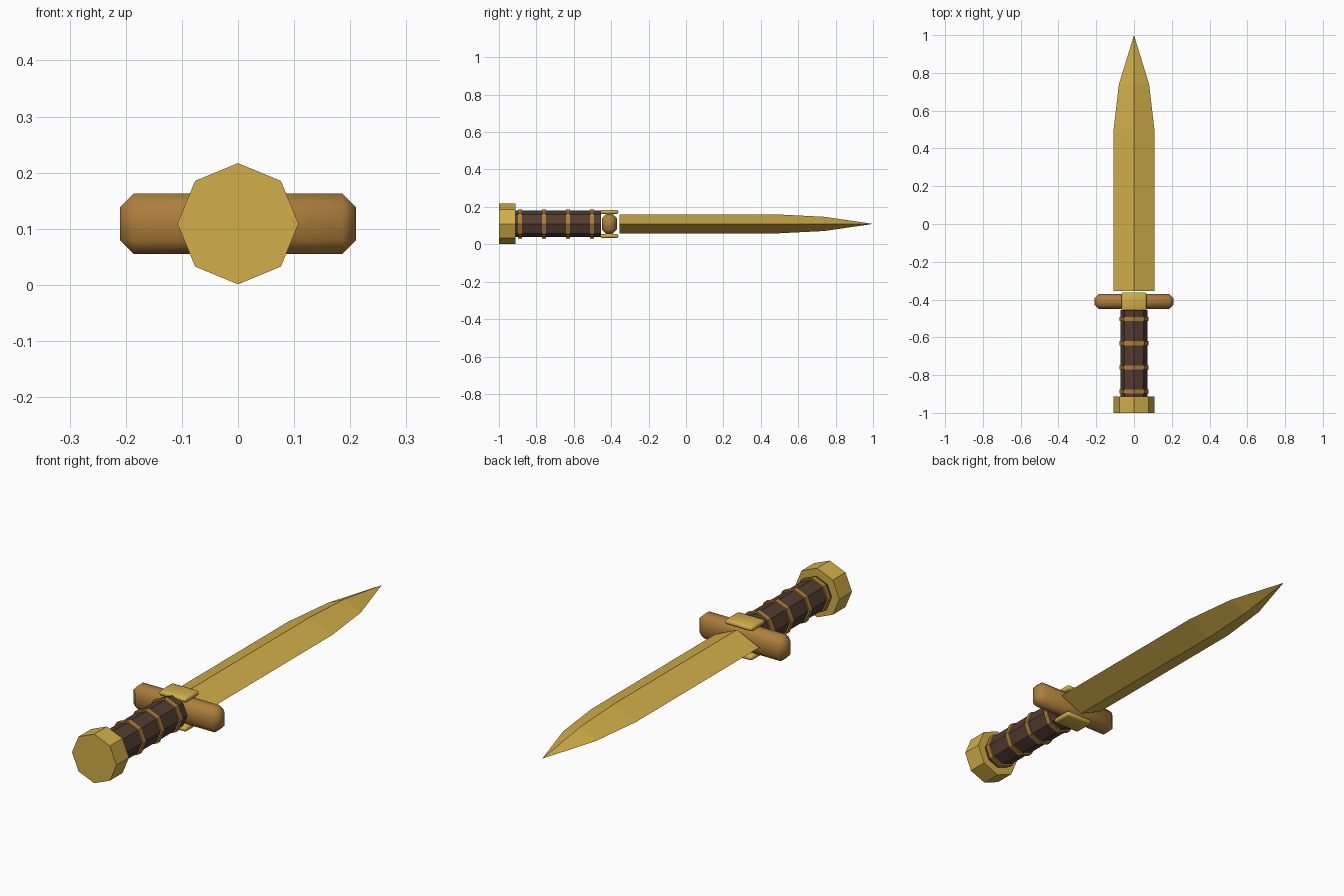
import bpy
from math import pi, radians
from mathutils import Matrix
import bmesh

if "Cube" in bpy.data.objects:
    bpy.data.objects.remove(bpy.data.objects["Cube"])

MID = 0.109  # height of the long axis


def material(name, rgb):
    m = bpy.data.materials.new(name)
    m.use_nodes = True
    m.diffuse_color = (*rgb, 1)
    m.node_tree.nodes["Principled BSDF"].inputs["Base Color"].default_value = (*rgb, 1)
    return m


gold = material("gold", (0.64, 0.43, 0.065))
bronze = material("bronze brown", (0.42, 0.21, 0.045))
leather = material("dark leather", (0.085, 0.046, 0.03))


def finish(name, bm, mat):
    bmesh.ops.recalc_face_normals(bm, faces=bm.faces)
    mesh = bpy.data.meshes.new(name)
    bm.to_mesh(mesh)
    bm.free()
    mesh.materials.append(mat)
    obj = bpy.data.objects.new(name, mesh)
    bpy.context.collection.objects.link(obj)
    return obj


def prism(name, radius, y0, y1, mat):
    """Octagonal bar along y with corners pointing up and sideways."""
    bm = bmesh.new()
    place = Matrix.Translation((0, (y0 + y1) / 2, MID)) @ Matrix.Rotation(pi / 2, 4, "X")
    bmesh.ops.create_cone(bm, cap_ends=True, segments=8, radius1=radius,
                          radius2=radius, depth=y1 - y0, matrix=place)
    return finish(name, bm, mat)


def bevelled_box(name, size, center, bevel, segments, mat):
    bm = bmesh.new()
    place = Matrix.Translation(center) @ Matrix.Diagonal((*size, 1))
    bmesh.ops.create_cube(bm, size=1, matrix=place)
    bmesh.ops.bevel(bm, geom=bm.edges[:], offset=bevel, segments=segments,
                    profile=0.5, affect="EDGES")
    obj = finish(name, bm, mat)
    bpy.ops.object.select_all(action="DESELECT")
    obj.select_set(True)
    bpy.context.view_layer.objects.active = obj
    bpy.ops.object.shade_smooth_by_angle(angle=radians(60))
    return obj


# Handle: pommel, grip and binding rings
prism("pommel", 0.108, -1.0, -0.912, gold)
prism("grip", 0.071, -0.915, -0.455, leather)
for i in range(4):
    y = -0.887 + i * 0.128
    prism(f"grip_ring_{i + 1}", 0.078, y - 0.011, y + 0.011, bronze)

# Crossguard with a plate above and below
bevelled_box("crossguard", (0.42, 0.08, 0.108), (0, -0.41, MID), 0.024, 1, bronze)
for name, side in (("upper_guard_plate", 1), ("lower_guard_plate", -1)):
    bevelled_box(name, (0.132, 0.096, 0.022), (0, -0.41, MID + side * 0.064),
                 0.009, 2, gold)

# Blade: diamond sections (y, half width, half thickness) drawn to a point
bm = bmesh.new()
rings = []
for y, w, t in ((-0.355, 0.108, 0.05), (0.5, 0.108, 0.05), (0.74, 0.08, 0.038)):
    rings.append([bm.verts.new((x, y, MID + z))
                  for x, z in ((w, 0), (0, t), (-w, 0), (0, -t))])
tip = bm.verts.new((0, 1.0, MID))
bm.faces.new(rings[0])
for k in range(4):
    n = (k + 1) % 4
    for a, b in zip(rings, rings[1:]):
        bm.faces.new((a[k], a[n], b[n], b[k]))
    bm.faces.new((rings[-1][k], rings[-1][n], tip))
finish("blade", bm, gold)
